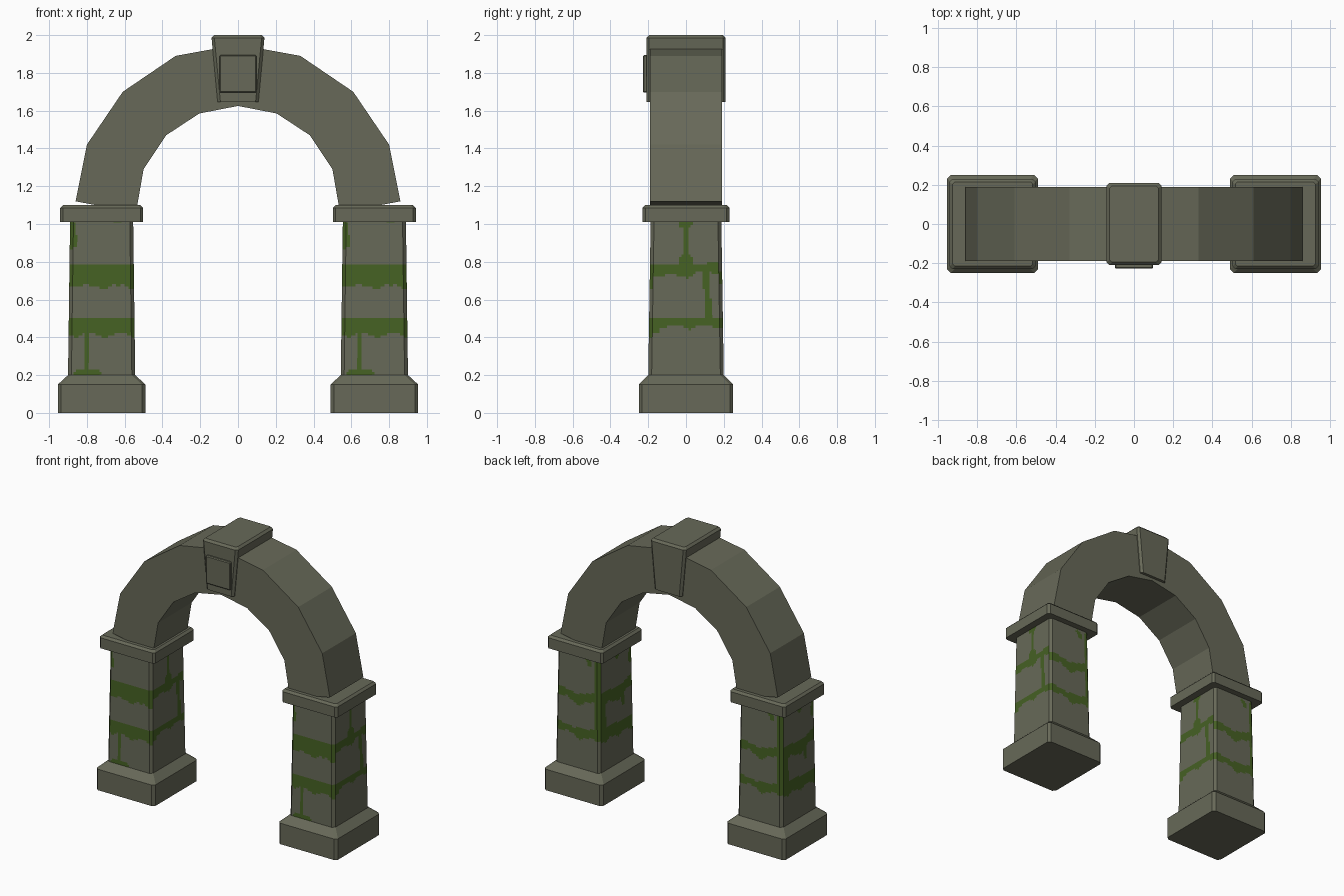
import bpy, bmesh, math
from mathutils import Vector

cube = bpy.data.objects.get("Cube")
if cube:
    bpy.data.objects.remove(cube, do_unlink=True)


def material(name, rgb):
    mat = bpy.data.materials.new(name)
    mat.use_nodes = True
    mat.diffuse_color = (*rgb, 1)
    mat.node_tree.nodes["Principled BSDF"].inputs["Base Color"].default_value = (*rgb, 1)
    return mat


STONE = material("weathered stone", (0.136, 0.141, 0.098))
MOSS = material("moss green", (0.061, 0.12, 0.017))


def finish(name, bm, x=0.0, mats=(STONE,)):
    bmesh.ops.recalc_face_normals(bm, faces=bm.faces)
    mesh = bpy.data.meshes.new(name)
    bm.to_mesh(mesh)
    bm.free()
    for mat in mats:
        mesh.materials.append(mat)
    obj = bpy.data.objects.new(name, mesh)
    obj.location.x = x
    bpy.context.collection.objects.link(obj)
    return obj


def ring(z, hx, hy, c, cells=1):
    """Rectangle with chamfered corners; straight sides are split into cells."""
    corners = [(-hx + c, -hy), (hx - c, -hy), (hx, -hy + c), (hx, hy - c),
               (hx - c, hy), (-hx + c, hy), (-hx, hy - c), (-hx, -hy + c)]
    points = []
    for i, a in enumerate(corners):
        a, b = Vector((*a, z)), Vector((*corners[(i + 1) % len(corners)], z))
        n = cells if i % 2 == 0 else 1
        points += [a.lerp(b, k / n) for k in range(n)]
    return points


def loft(sections, cells=1):
    """Closed solid through a stack of chamfered rectangles."""
    bm = bmesh.new()
    rings = [[bm.verts.new(p) for p in ring(*s, cells)] for s in sections]
    for low, high in zip(rings, rings[1:]):
        for i in range(len(low)):
            j = (i + 1) % len(low)
            bm.faces.new((low[i], low[j], high[j], high[i]))
    bm.faces.new(rings[0][::-1])
    bm.faces.new(rings[-1])
    return bm


# Moss strokes per shaft side: start (u, z), end (u, z), half width.
# u runs left to right as seen when facing that side.
MOSS_STROKES = {
    "front": [(-.3, .73, .3, .73, .06), (-.3, .455, .3, .455, .042),
              (-.08, .44, -.08, .22, .01), (-.12, .21, -.03, .21, .025),
              (-.17, .99, -.16, .9, .03), (.08, 1.01, .1, 1.01, .012)],
    "right": [(0, 1.02, 0, .82, .014), (-.01, 1.01, .01, 1.01, .025),
              (0, .81, 0, .76, .035), (0, .76, -.25, .75, .03),
              (0, .75, .25, .79, .025), (.1, .75, .12, .5, .02),
              (-.25, .475, .25, .475, .02), (-.2, .44, -.17, .45, .025)],
    "back": [(-.25, .74, 0, .69, .03), (0, .69, .2, .74, .035),
             (.15, .98, .15, .48, .022), (.07, .98, .09, .96, .022),
             (-.25, .49, 0, .45, .025), (0, .45, .2, .47, .035)],
    "left": [(-.2, .72, .05, .7, .045), (.05, .7, .2, .76, .035),
             (-.15, .72, -.14, .46, .025), (.17, 1, .16, .9, .025),
             (.06, .7, .07, .6, .02), (-.2, .46, .2, .44, .045),
             (0, .98, .02, .97, .018)],
}


def is_mossy(side, u, z):
    for u1, z1, u2, z2, half in MOSS_STROKES[side]:
        a, b, p = Vector((u1, z1)), Vector((u2, z2)), Vector((u, z))
        t = max(0, min(1, (p - a).dot(b - a) / (b - a).length_squared))
        nearest = a.lerp(b, t)
        # Lower edges sag unevenly, like growth creeping down the stone
        sag = 0.01 * math.sin(u * 38 + 2 * z1) + 0.004 * math.sin(u * 90) if z < nearest.y else 0
        if (p - nearest).length < half + sag:
            return True
    return False


def paint_moss(bm):
    for face in bm.faces:
        n, c = face.normal, face.calc_center_median()
        if abs(n.z) > 0.5:
            continue
        if abs(n.x) > 0.9:
            side, u = ("right", c.y) if n.x > 0 else ("left", -c.y)
        else:
            side, u = ("front", c.x) if n.y < 0 else ("back", -c.x)
        face.material_index = int(is_mossy(side, u, c.z))


# Two matching pillars
ROWS = 64
for label, x in (("left", 0.722), ("right", -0.722)):
    finish(label + "_pillar_base", loft([
        (0, .232, .25, .018), (.15, .232, .25, .018), (.2, .178, .2, .018)]), x)

    bm = loft([(.19 + .83 * t, .178 - .011 * t, .2 - .013 * t, .018)
               for t in (i / ROWS for i in range(ROWS + 1))], cells=28)
    bmesh.ops.recalc_face_normals(bm, faces=bm.faces)
    paint_moss(bm)
    finish(label + "_pillar_shaft", bm, x, (STONE, MOSS))

    finish(label + "_pillar_cap", loft([
        (1.01, .22, .23, .015), (1.085, .22, .23, .015), (1.1, .205, .215, .012)]), x)

# Faceted arch, half profile mirrored across the middle
outer = [(.86, 1.12), (.80, 1.42), (.61, 1.70), (.33, 1.89), (0, 1.95)]
inner = [(.54, 1.06), (.5, 1.29), (.38, 1.47), (.205, 1.585), (0, 1.625)]


def mirrored(half):
    return half + [(-x, z) for x, z in half[-2::-1]]


bm = bmesh.new()
rings = []
for (ox, oz), (ix, iz) in zip(mirrored(outer), mirrored(inner)):
    corners = ((ox, -.19, oz), (ox, .19, oz), (ix, .19, iz), (ix, -.19, iz))
    rings.append([bm.verts.new(p) for p in corners])
for a, b in zip(rings, rings[1:]):
    for i in range(4):
        j = (i + 1) % 4
        bm.faces.new((a[i], a[j], b[j], b[i]))
bm.faces.new(rings[0])
bm.faces.new(rings[-1])
finish("arch", bm)

# Tapered keystone with a raised front panel
finish("keystone", loft([
    (1.645, .108, .21, .015), (1.985, .14, .21, .015), (2, .125, .195, .012)]))

bm = bmesh.new()
bmesh.ops.create_cube(bm, size=1)
bmesh.ops.scale(bm, vec=(.195, .05, .2), verts=bm.verts)
bmesh.ops.translate(bm, vec=(0, -.203, 1.795), verts=bm.verts)
panel = finish("keystone_panel", bm)
bevel = panel.modifiers.new("soft edge", 'BEVEL')
bevel.width = 0.006
bevel.segments = 1
